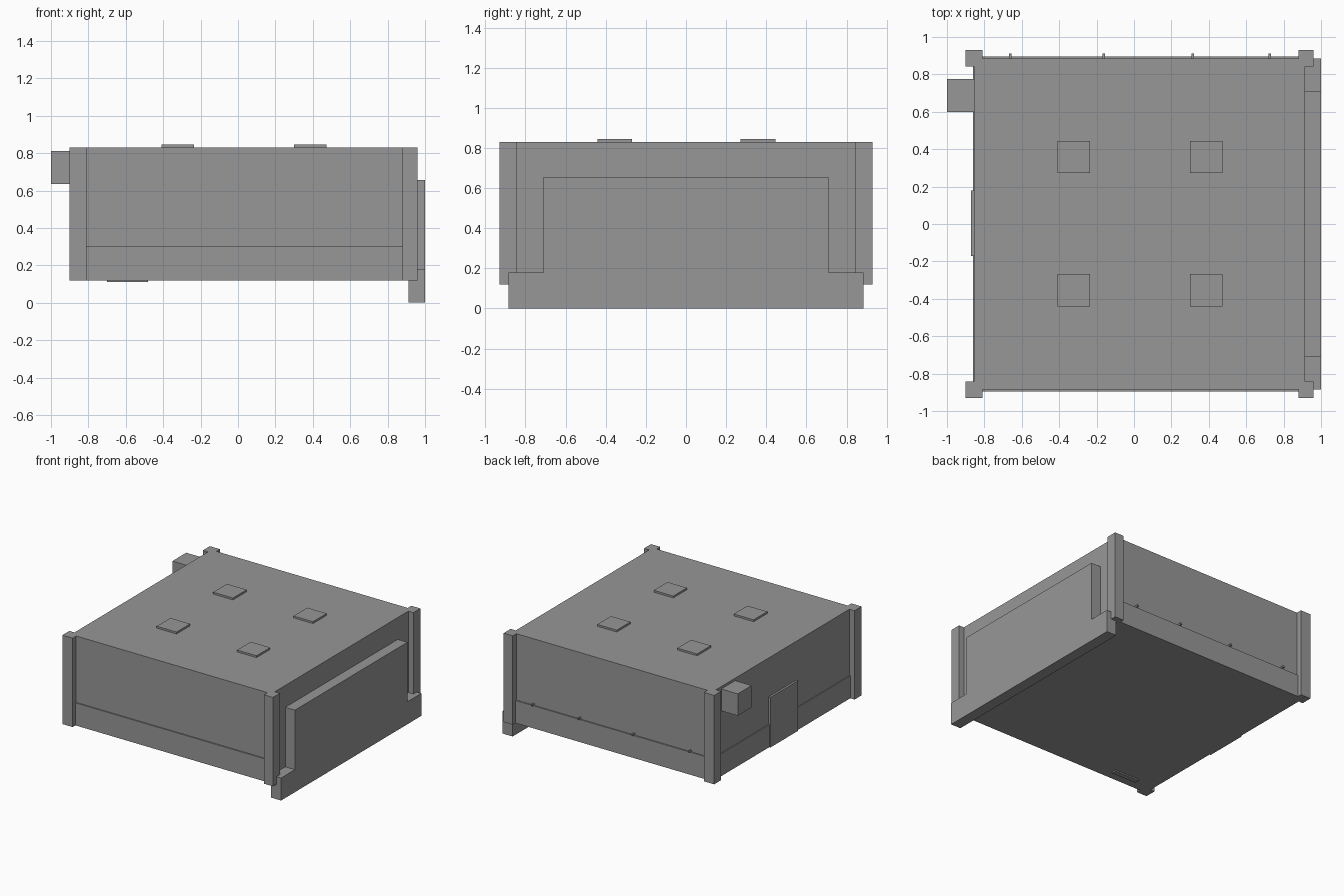
import bpy, bmesh
from mathutils import Matrix, Vector

cube = bpy.data.objects.get("Cube")
if cube:
    bpy.data.objects.remove(cube, do_unlink=True)

grey = bpy.data.materials.new("plain grey")
grey.use_nodes = True
grey.diffuse_color = (0.31, 0.31, 0.31, 1)
grey.node_tree.nodes["Principled BSDF"].inputs["Base Color"].default_value = grey.diffuse_color


def box(name, x, y, z):
    """Flat-faced box spanning the given (low, high) ranges."""
    low, high = (Vector(c) for c in zip(x, y, z))
    bm = bmesh.new()
    place = Matrix.Translation((low + high) / 2) @ Matrix.Diagonal((*(high - low), 1))
    bmesh.ops.create_cube(bm, size=1, matrix=place)
    mesh = bpy.data.meshes.new(name)
    bm.to_mesh(mesh)
    bm.free()
    mesh.materials.append(grey)
    obj = bpy.data.objects.new(name, mesh)
    bpy.context.collection.objects.link(obj)
    return obj


base, roof, ledge = 0.12, 0.83, 0.30

# Main block above a slightly wider plinth
box("main_block", (-0.855, 0.915), (-0.885, 0.885), (ledge - 0.01, roof))
box("plinth", (-0.862, 0.915), (-0.895, 0.895), (base, ledge))

# Corner posts
for side, xs in (("right", (-0.90, -0.81)), ("left", (0.88, 0.96))):
    for end, ys in (("front", (-0.93, -0.842)), ("back", (0.842, 0.93))):
        box(f"{end}_{side}_post", xs, ys, (base, roof))

# Raised panel and low kerb on the left side
box("left_panel", (0.90, 1.0), (-0.71, 0.71), (0.17, 0.655))
box("left_kerb", (0.912, 1.0), (-0.885, 0.885), (0, 0.18))

# Protruding box and door on the right side
box("right_outlet", (-1.0, -0.84), (0.60, 0.775), (0.635, 0.81))
box("right_door", (-0.872, -0.85), (-0.17, 0.18), (base, 0.52))

# Square roof plates
for xs in ((-0.41, -0.235), (0.30, 0.472)):
    for ys in ((-0.44, -0.268), (0.272, 0.445)):
        box("roof_plate", xs, ys, (roof - 0.01, 0.845))

# Small pegs resting on the back ledge
for x in (-0.662, -0.162, 0.314, 0.726):
    box("back_peg", (x - 0.006, x + 0.006), (0.88, 0.912), (0.302, 0.316))

# Narrow strip under the floor
box("floor_strip", (-0.70, -0.48), (-0.82, -0.78), (0.11, base + 0.01))
